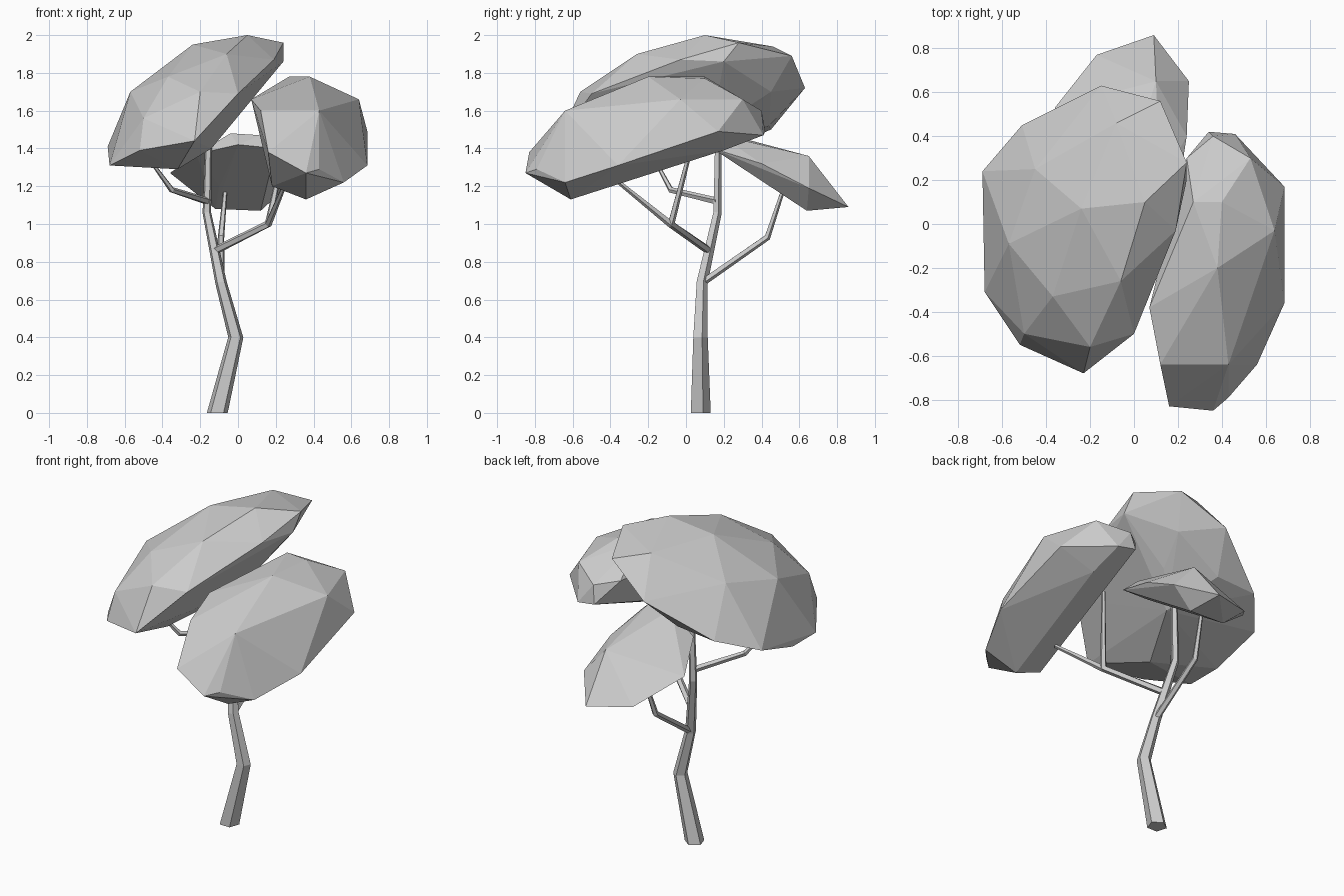
import bpy, bmesh, math
from mathutils import Vector


def finish(bm, name):
    bmesh.ops.recalc_face_normals(bm, faces=bm.faces)
    mesh = bpy.data.meshes.new(name)
    bm.to_mesh(mesh)
    bm.free()
    obj = bpy.data.objects.new(name, mesh)
    bpy.context.collection.objects.link(obj)


def limb(name, path, radii, sides=5):
    """Tapered faceted tube along a path."""
    bm = bmesh.new()
    pts = [Vector(p) for p in path]
    rings = []
    for i, p in enumerate(pts):
        a, b = pts[max(i - 1, 0)], pts[min(i + 1, len(pts) - 1)]
        axis = (b - a).normalized()
        if p.z == 0:
            axis = Vector((0, 0, 1))
        u = Vector((0, 1, 0.001)).cross(axis).normalized()
        v = axis.cross(u)
        rings.append([bm.verts.new(p + radii[i] * (math.cos(t) * u + math.sin(t) * v))
                      for t in (2 * math.pi * k / sides + 0.3 for k in range(sides))])
    for r, s in zip(rings, rings[1:]):
        for k in range(sides):
            n = (k + 1) % sides
            bm.faces.new((r[k], r[n], s[n], s[k]))
    bm.faces.new(rings[0])
    bm.faces.new(rings[-1])
    finish(bm, name)


def canopy(name, points):
    """Faceted foliage clump wrapped around its corner points."""
    bm = bmesh.new()
    for p in points:
        bm.verts.new(p)
    bmesh.ops.convex_hull(bm, input=bm.verts)
    loose = [v for v in bm.verts if not v.link_faces]
    bmesh.ops.delete(bm, geom=loose, context='VERTS')
    finish(bm, name)


# Trunk and branches
limb("trunk", [(-.11, .073, 0), (-.012, .073, .4), (-.09, .083, .69), (-.165, .165, 1.06), (-.155, .17, 1.5)],
     [.058, .042, .032, .024, .018])
limb("right_branch", [(-.12, .12, .86), (.16, -.08, 1.0), (.26, -.38, 1.24)], [.022, .02, .011])
limb("right_branch_fork", [(.16, -.08, 1.0), (.25, .03, 1.42)], [.019, .011])
limb("back_branch", [(-.09, .1, .7), (-.09, .43, .93), (-.065, .52, 1.2)], [.02, .018, .011])
limb("left_branch", [(-.16, .165, 1.12), (-.35, -.08, 1.18), (-.46, -.16, 1.33)], [.02, .016, .009])

# Large left clump
canopy("left_canopy", [
    (-.69, .24, 1.41), (-.51, .45, 1.5), (-.15, .63, 1.72), (.12, .56, 1.89), (.24, .28, 1.96),
    (.24, .2, 1.86), (.19, -.03, 1.87), (0, -.5, 1.69), (-.23, -.68, 1.44), (-.52, -.55, 1.39),
    (-.68, -.31, 1.31), (-.68, -.08, 1.31), (-.24, .07, 1.95), (.05, .1, 2.0), (-.57, -.09, 1.7),
    (-.37, -.33, 1.78), (-.06, -.26, 1.9), (-.2, -.56, 1.7), (-.5, -.5, 1.56), (-.08, .46, 1.94),
    (-.45, .25, 1.77), (-.32, -.24, 1.29), (-.14, .12, 1.4), (-.01, .25, 1.57), (-.25, .44, 1.52),
    (.05, .45, 1.7)])

# Right front clump
canopy("right_canopy", [
    (.38, -.2, 1.78), (.27, .1, 1.78), (.4, .1, 1.77), (.64, -.03, 1.66), (.685, .17, 1.49),
    (.685, -.36, 1.31), (.56, -.64, 1.22), (.43, -.79, 1.29), (.36, -.61, 1.13), (.36, -.85, 1.27),
    (.16, -.83, 1.38), (.12, -.64, 1.6), (.07, -.38, 1.66), (.43, -.64, 1.6), (.34, .42, 1.49),
    (.36, .4, 1.6), (.46, .41, 1.47), (.53, .3, 1.66), (.18, -.61, 1.2), (.15, -.3, 1.44),
    (.24, .3, 1.62), (.47, .2, 1.39)])

# Low back clump
canopy("back_canopy", [
    (.09, .86, 1.09), (-.17, .77, 1.12), (-.36, .53, 1.27), (-.22, .24, 1.37), (-.04, .2, 1.48),
    (.12, .18, 1.47), (.1, .65, 1.36), (.25, .65, 1.19), (.24, .4, 1.32), (0, .12, 1.42),
    (.2, .14, 1.4), (.12, .64, 1.07), (-.12, .64, 1.08), (-.1, .46, 1.2)])
